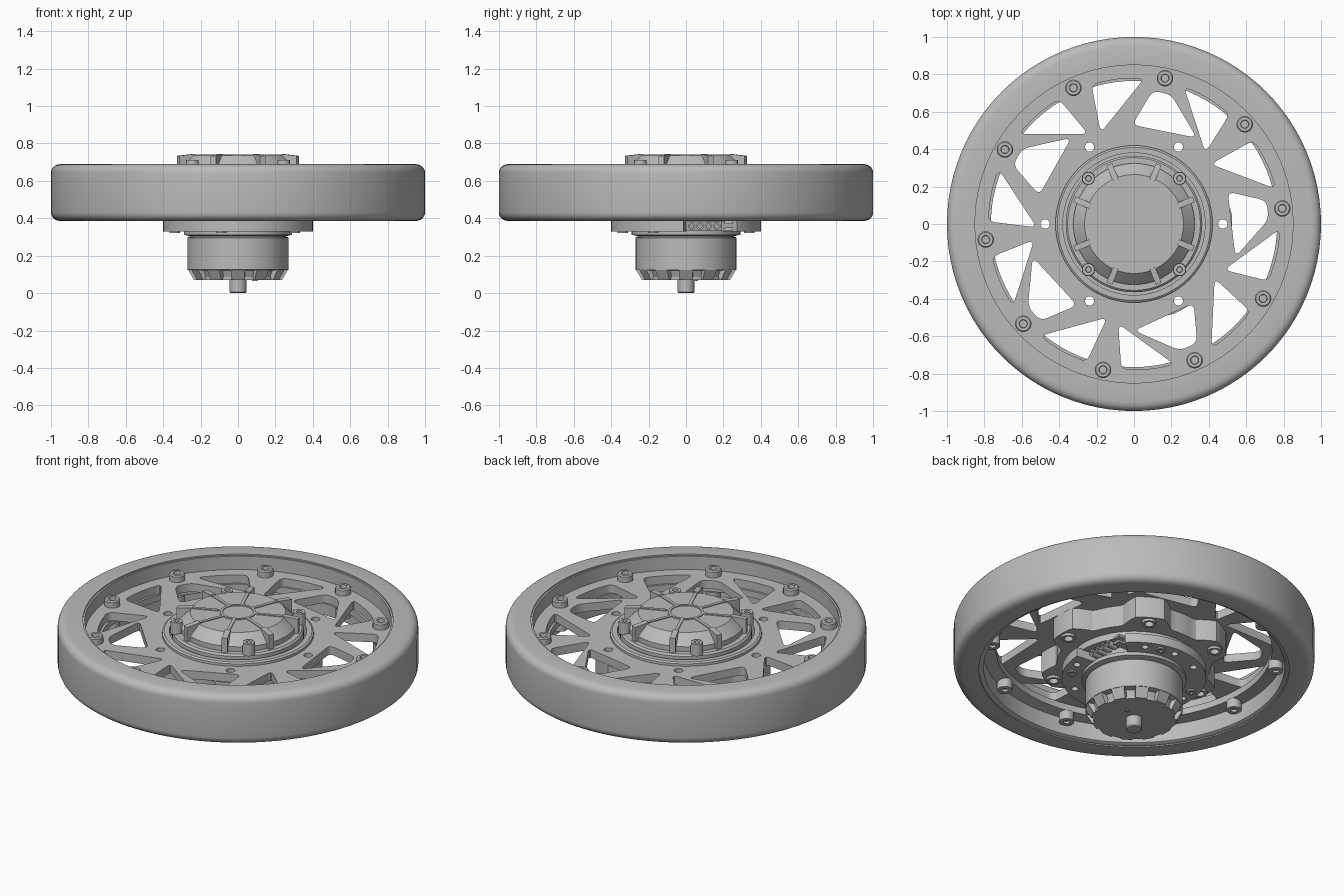
import bpy, bmesh, math
from math import sin, cos, radians, pi
from mathutils import Vector, Matrix

cube = bpy.data.objects.get("Cube")
if cube:
    bpy.data.objects.remove(cube, do_unlink=True)

grey = bpy.data.materials.new("plain grey")
grey.use_nodes = True
tone = (0.5, 0.5, 0.5, 1)
grey.diffuse_color = tone
grey.node_tree.nodes["Principled BSDF"].inputs["Base Color"].default_value = tone


def finish(name, mesh):
    obj = bpy.data.objects.new(name, mesh)
    bpy.context.collection.objects.link(obj)
    mesh.materials.clear()
    mesh.materials.append(grey)
    bpy.ops.object.select_all(action='DESELECT')
    obj.select_set(True)
    bpy.context.view_layer.objects.active = obj
    bpy.ops.object.shade_smooth_by_angle(angle=radians(30))
    return obj


def from_bmesh(name, bm):
    bmesh.ops.recalc_face_normals(bm, faces=bm.faces)
    mesh = bpy.data.meshes.new(name)
    bm.to_mesh(mesh)
    bm.free()
    return finish(name, mesh)


def lathe(name, profile, steps=72, closed=False, spots=((0, 0),)):
    """Turn a (radius, z) profile around z, once at each spot."""
    bm = bmesh.new()
    for sx, sy in spots:
        rings = []
        for r, z in profile:
            if r == 0:
                rings.append([bm.verts.new((sx, sy, z))] * steps)
            else:
                rings.append([bm.verts.new((sx + r * cos(2 * pi * i / steps),
                                            sy + r * sin(2 * pi * i / steps), z)) for i in range(steps)])
        pairs = list(zip(rings, rings[1:])) + ([(rings[-1], rings[0])] if closed else [])
        for a, b in pairs:
            for i in range(steps):
                j = (i + 1) % steps
                bm.faces.new(list(dict.fromkeys((a[i], a[j], b[j], b[i]))))
    return from_bmesh(name, bm)


def radial_blocks(name, angles, r0, r1, width, z0, z1, drop=0):
    """Boxes pointing outward; drop lowers their outer top edge."""
    bm = bmesh.new()
    for a in angles:
        made = bmesh.ops.create_cube(bm, size=1)["verts"]
        for v in made:
            outer = v.co.x > 0
            z = z1 - (drop if outer else 0) if v.co.z > 0 else z0
            v.co = Vector((r1 if outer else r0, v.co.y * width, z))
        bmesh.ops.rotate(bm, verts=made, matrix=Matrix.Rotation(radians(a), 3, 'Z'))
    return from_bmesh(name, bm)


def polar(r, a):
    return Vector((r * cos(radians(a)), r * sin(radians(a))))


def circle(r, n=72, centre=(0, 0)):
    return [polar(r, 360 * i / n) + Vector(centre) for i in range(n)]


def rounded(points, size=0.04):
    out = []
    for i, p in enumerate(points):
        ends = []
        for q in (points[i - 1], points[(i + 1) % len(points)]):
            d = q - p
            ends.append(p + d.normalized() * min(size, d.length * 0.45))
        for k in range(6):
            t = k / 5
            out.append(ends[0] * (1 - t) ** 2 + p * 2 * t * (1 - t) + ends[1] * t * t)
    return out


def plate(name, outlines, z0, z1):
    """Flat plate: first outline is the edge, the rest are holes."""
    curve = bpy.data.curves.new(name, 'CURVE')
    curve.dimensions, curve.fill_mode = '2D', 'BOTH'
    curve.extrude = (z1 - z0) / 2
    for pts in outlines:
        s = curve.splines.new('POLY')
        s.points.add(len(pts) - 1)
        for sp, p in zip(s.points, pts):
            sp.co = (p.x, p.y, 0, 1)
        s.use_cyclic_u = True
    temp = bpy.data.objects.new(name + "_outline", curve)
    bpy.context.collection.objects.link(temp)
    bpy.context.view_layer.update()
    mesh = bpy.data.meshes.new_from_object(temp.evaluated_get(bpy.context.evaluated_depsgraph_get()))
    bpy.data.objects.remove(temp, do_unlink=True)
    mesh.transform(Matrix.Translation((0, 0, (z0 + z1) / 2)))
    bm = bmesh.new()
    bm.from_mesh(mesh)
    bmesh.ops.remove_doubles(bm, verts=bm.verts, dist=0.0001)
    bm.to_mesh(mesh)
    bm.free()
    return finish(name, mesh)


# Tyre with rounded shoulders
half = [(0.86, 0.69), (0.95, 0.69)]
half += [(0.955 + 0.045 * sin(t * pi / 12), 0.643 + 0.045 * cos(t * pi / 12)) for t in range(1, 7)]
tyre = half + [(r, 1.075 - z) for r, z in reversed(half)]
lathe("tyre", tyre, 96, closed=True)

# Rim well with its inner flange
lathe("rim", [(0.87, 0.682), (0.85, 0.682), (0.85, 0.55), (0.765, 0.55), (0.765, 0.51),
              (0.835, 0.50), (0.835, 0.40), (0.85, 0.392), (0.87, 0.392)], 96, closed=True)

# Spoked disc: each fifth has two outer windows and one inner window
hub_spots = [polar(0.475, 60 * k) for k in range(6)]
holes = [circle(0.385)] + [circle(0.025, 16, p) for p in hub_spots]
for k in range(5):
    a = 78 + 72 * k
    holes.append(rounded([polar(0.78, a + d) for d in (8, 14, 20, 29)] + [polar(0.52, a + 32)]))
    holes.append(rounded([polar(0.78, a + d) for d in (43, 52, 58, 64)] + [polar(0.54, a + 39)]))
    holes.append(rounded([polar(0.72, a - 4), polar(0.72, a + 4), polar(0.53, a + 13), polar(0.57, a - 24)]))
plate("spoked_disc", [circle(0.85, 96)] + holes, 0.55, 0.60)

# Rim bolts with hex-size sockets, and bosses beneath
bolt_spots = [polar(0.797, 6 + 36 * k) for k in range(10)]
lathe("rim_bolts", [(0, 0.615), (0.02, 0.615), (0.022, 0.64), (0.038, 0.64), (0.044, 0.633), (0.044, 0.60)],
      20, spots=bolt_spots)
lathe("rim_bosses", [(0, 0.47), (0.018, 0.47), (0.018, 0.455), (0.042, 0.455), (0.042, 0.51)],
      20, spots=bolt_spots)

# Scalloped carrier below the disc
scallop = [polar(0.465 + 0.06 * max(-0.6, min(1, 1.6 * cos(radians(18 * i)))), 3 * i) for i in range(120)]
plate("scalloped_carrier", [scallop, circle(0.36)] + [circle(0.025, 16, p) for p in hub_spots], 0.42, 0.55)
lathe("carrier_sleeves", [(0.025, 0.405), (0.04, 0.405), (0.04, 0.425), (0.025, 0.425)], 20,
      closed=True, spots=hub_spots)

# Hub ring and motor housing
lathe("hub_ring", [(0.38, 0.55), (0.42, 0.55), (0.42, 0.615), (0.41, 0.622), (0.38, 0.622)], closed=True)
lathe("motor_housing", [(0, 0.38), (0.365, 0.38), (0.365, 0.635), (0.355, 0.645), (0, 0.645)])

# Domed cap with ribs
lathe("cap", [(0.325, 0.64), (0.325, 0.675), (0.31, 0.69), (0.265, 0.735), (0, 0.735)], 40)
rib_angles = [22.5 + 45 * k for k in range(8)]
radial_blocks("cap_edge_ribs", rib_angles, 0.255, 0.345, 0.032, 0.64, 0.744, 0.01)
radial_blocks("cap_top_ribs", rib_angles, 0.09, 0.27, 0.018, 0.73, 0.74)
lathe("cap_centre_ring", [(0.085, 0.73), (0.1, 0.73), (0.1, 0.74), (0.085, 0.74)], 40, closed=True)
cap_spots = [polar(0.345, 45 + 90 * k) for k in range(4)]
lathe("cap_screws", [(0, 0.695), (0.014, 0.695), (0.016, 0.712), (0.033, 0.712), (0.035, 0.64)], 20, spots=cap_spots)

# Lower mounting plate, cut away for the sockets
edge = [polar(0.40, a) for a in range(43, 361, 3)] + [polar(0.28, 0), polar(0.28, 43)]
plate_holes = [circle(0.02, 14, polar(0.35, a)) for a in (60, 90, 120, 180, 240, 270, 300, 345)]
plate("mounting_plate", [edge] + plate_holes, 0.33, 0.385)
lathe("plate_screws", [(0, 0.335), (0.013, 0.335), (0.013, 0.322), (0.028, 0.322), (0.028, 0.34)], 16,
      spots=[polar(0.35, a) for a in (75, 165, 255, 330)])


# Cable sockets on the left side
def box(name, low, high):
    bm = bmesh.new()
    for v in bmesh.ops.create_cube(bm, size=1)["verts"]:
        v.co = Vector([h if c > 0 else l for c, l, h in zip(v.co, low, high)])
    return from_bmesh(name, bm)


for i in range(4):
    pin = lathe("cable_socket", [(0.011, 0), (0.011, 0.06), (0.02, 0.06), (0.02, 0)], 16, closed=True)
    pin.rotation_euler.y = pi / 2
    pin.location = (0.27, 0.03 + 0.045 * i, 0.358)
box("signal_socket_top", (0.2, 0.205, 0.37), (0.32, 0.25, 0.385))
box("signal_socket_bottom", (0.2, 0.205, 0.335), (0.32, 0.25, 0.35))

# Motor bell, vented end and shaft
lathe("neck", [(0.29, 0.335), (0.29, 0.312), (0.26, 0.305), (0.26, 0.29)])
lathe("motor_bell", [(0, 0.30), (0.265, 0.30), (0.27, 0.295), (0.27, 0.125), (0.235, 0.12),
                     (0.215, 0.075), (0, 0.075)])
fins = radial_blocks("vent_fins", [30 * k for k in range(12)], 0.18, 0.27, 0.075, 0.07, 0.13)
for v in fins.data.vertices:
    if v.co.z < 0.1 and v.co.xy.length > 0.2:
        v.co.x, v.co.y = v.co.x * 0.87, v.co.y * 0.87
lathe("end_disc", [(0, 0.07), (0.225, 0.07), (0.225, 0.085), (0, 0.085)])
lathe("shaft", [(0, 0), (0.04, 0), (0.045, 0.006), (0.045, 0.08)], 24)
lathe("locating_pin", [(0, 0.064), (0.014, 0.064), (0.014, 0.075)], 14, spots=[(0.09, 0.05)])
